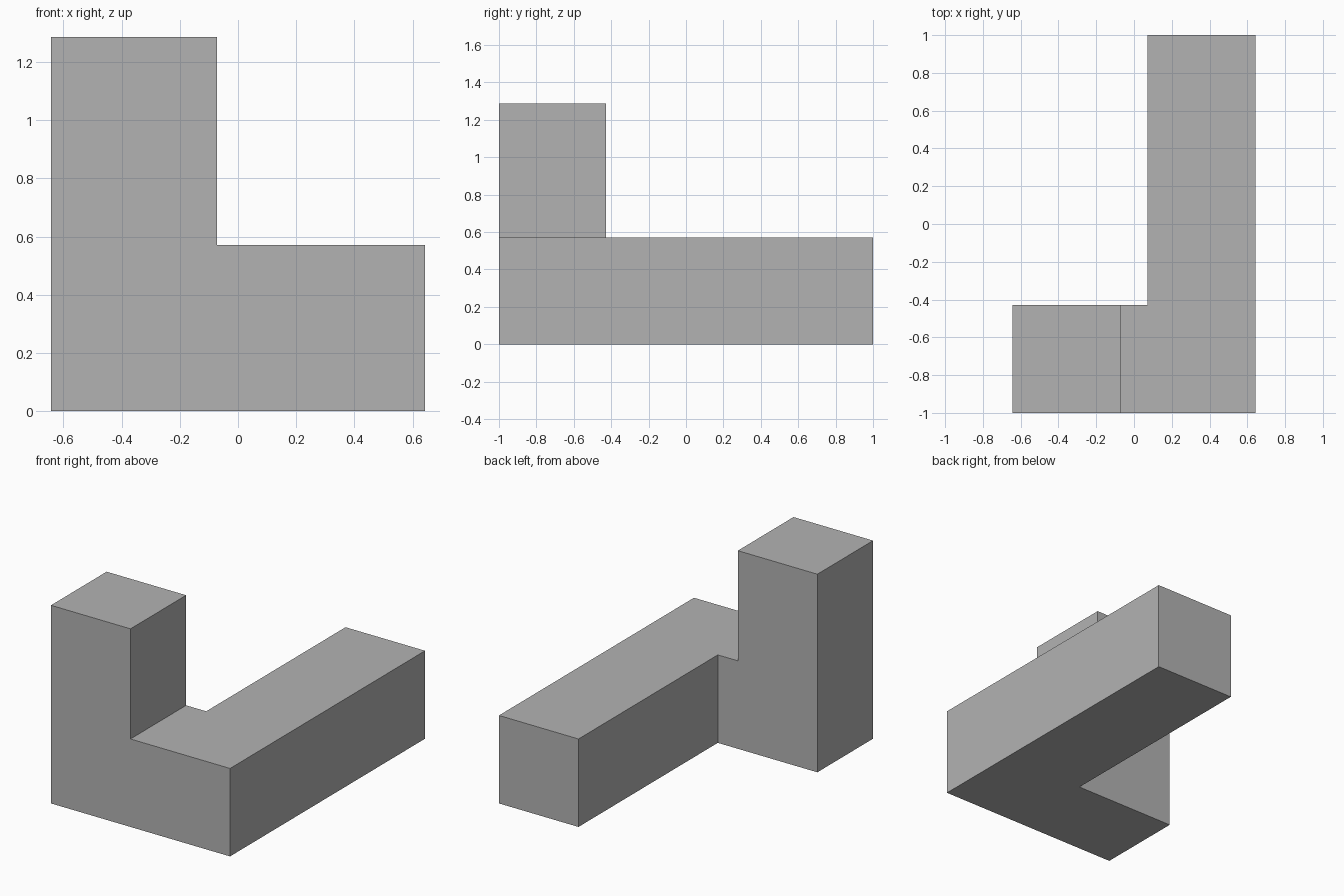
import bpy
import bmesh

if "Cube" in bpy.data.objects:
    bpy.data.objects.remove(bpy.data.objects["Cube"], do_unlink=True)

# Main dimensions
WIDTH = 0.643      # half of the overall x size
DEPTH = 1.0        # half of the overall y size
BEAM = 0.571       # thickness of every arm
TOP = 1.286        # height of the post

grey = bpy.data.materials.new("plain grey")
grey.use_nodes = True
colour = (0.45, 0.45, 0.45, 1)
grey.diffuse_color = colour
grey.node_tree.nodes["Principled BSDF"].inputs["Base Color"].default_value = colour


def raise_faces(bm, faces, height):
    """Extrude faces straight up and return the new top faces."""
    result = bmesh.ops.extrude_face_region(bm, geom=faces)["geom"]
    bmesh.ops.translate(bm, vec=(0, 0, height),
                        verts=[g for g in result if isinstance(g, bmesh.types.BMVert)])
    return [g for g in result if isinstance(g, bmesh.types.BMFace)]


bm = bmesh.new()

# L-shaped footprint: the square under the post, then the rest of the base
post_edge = -WIDTH + BEAM
arm_edge = WIDTH - BEAM
back_edge = -DEPTH + BEAM
shared = [bm.verts.new((post_edge, y, 0)) for y in (-DEPTH, back_edge)]
outer = [bm.verts.new((-WIDTH, y, 0)) for y in (back_edge, -DEPTH)]
arm = [bm.verts.new((x, y, 0)) for x, y in (
    (WIDTH, -DEPTH), (WIDTH, DEPTH), (arm_edge, DEPTH), (arm_edge, back_edge))]
footprint = [bm.faces.new(shared + outer),
             bm.faces.new([shared[0], *arm, shared[1]])]

# Base slab, then the post from its corner square
tops = raise_faces(bm, footprint, BEAM)
post_top = min(tops, key=lambda f: f.calc_center_median().x)
raise_faces(bm, [post_top], TOP - BEAM)
bmesh.ops.delete(bm, geom=[f for f in (*tops, post_top)
                           if f.is_valid and not f.edges], context="FACES_ONLY")

# Close the underside if the extrusion consumed it, and merge flat faces
bottom = [e for e in bm.edges if e.is_boundary]
if bottom:
    bmesh.ops.contextual_create(bm, geom=bottom)
bmesh.ops.dissolve_limit(bm, angle_limit=0.01, verts=bm.verts[:], edges=bm.edges[:])
bmesh.ops.recalc_face_normals(bm, faces=bm.faces[:])

mesh = bpy.data.meshes.new("corner_block")
bm.to_mesh(mesh)
bm.free()
mesh.materials.append(grey)
block = bpy.data.objects.new("corner_block", mesh)
bpy.context.collection.objects.link(block)
